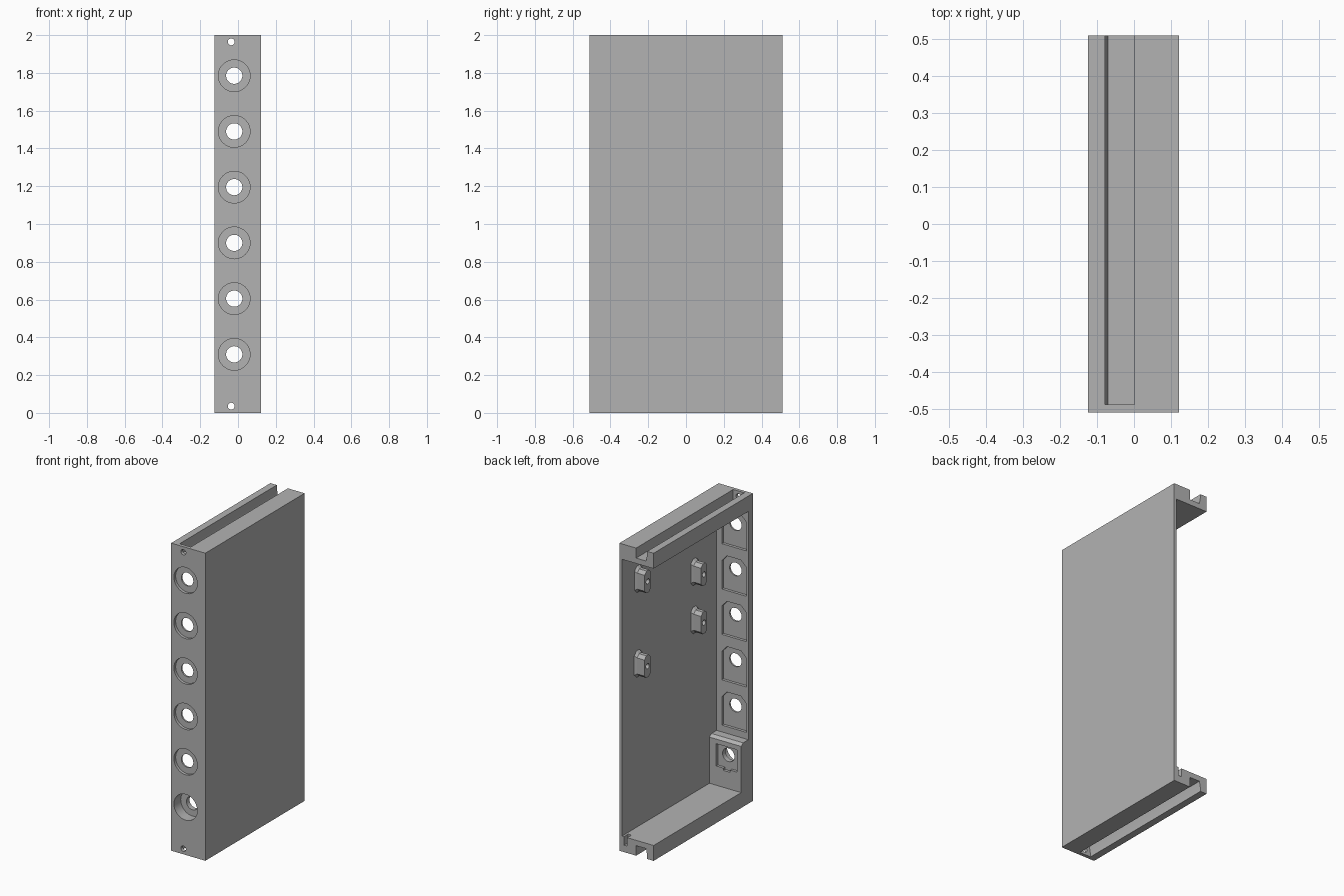
import bpy
import bmesh
import math
from mathutils import Vector

cube = bpy.data.objects.get("Cube")
if cube:
    bpy.data.objects.remove(cube, do_unlink=True)

grey = bpy.data.materials.new("plain grey")
grey.use_nodes = True
GREY = (0.45, 0.45, 0.45, 1)
grey.diffuse_color = GREY
grey.node_tree.nodes["Principled BSDF"].inputs["Base Color"].default_value = GREY

AXES = {"x": lambda a, u, v: (a, u, v), "y": lambda a, u, v: (u, a, v)}


def prism(name, axis, points, start, end, flare=0.0):
    """Extrude a closed profile along an axis; flare widens the end ring."""
    place = AXES[axis]
    bm = bmesh.new()
    mid = sum((Vector(p) for p in points), Vector((0, 0))) / len(points)
    wide = [mid + (Vector(p) - mid) * (1 + flare) for p in points]
    a = [bm.verts.new(place(start, *p)) for p in points]
    b = [bm.verts.new(place(end, *p)) for p in wide]
    bm.faces.new(a)
    bm.faces.new(b)
    for i in range(len(points)):
        j = (i + 1) % len(points)
        bm.faces.new((a[i], a[j], b[j], b[i]))
    bmesh.ops.recalc_face_normals(bm, faces=bm.faces)
    mesh = bpy.data.meshes.new(name)
    bm.to_mesh(mesh)
    bm.free()
    mesh.materials.append(grey)
    obj = bpy.data.objects.new(name, mesh)
    bpy.context.collection.objects.link(obj)
    return obj


def rect(u0, u1, v0, v1):
    return [(u0, v0), (u1, v0), (u1, v1), (u0, v1)]


def circle(u, v, r, n=40):
    return [(u + r * math.cos(math.tau * i / n), v + r * math.sin(math.tau * i / n))
            for i in range(n)]


def boolean(target, tool, operation="DIFFERENCE"):
    """Apply one boolean and discard the tool."""
    mod = target.modifiers.new("cut", "BOOLEAN")
    mod.operation = operation
    mod.solver = "EXACT"
    mod.object = tool
    bpy.context.view_layer.objects.active = target
    bpy.ops.object.modifier_apply(modifier=mod.name)
    bpy.data.objects.remove(tool, do_unlink=True)


LEFT, RIGHT, FRONT, BACK = 0.122, -0.124, -0.51, 0.51
PANEL = 0.104      # inner face of the side panel
WALL = -0.463      # inner face of the front wall
BLOCK = -0.39      # inner face of the thick lower block
HOLE_X = -0.02

housing = prism("housing", "y", rect(RIGHT, LEFT, 0, 2), FRONT, BACK)

# Open cavity, leaving the side panel, front wall, two rails and lower block
cavity = [(0.6, 0.1), (BLOCK, 0.1), (BLOCK, 0.4), (BLOCK - 0.02, 0.416),
          (WALL, 0.416), (WALL, 1.9), (0.6, 1.9)]
boolean(housing, prism("cavity_cutter", "x", cavity, -0.3, PANEL))

# Rail slots and the screw holes at their front ends
for edge, inward in ((0, 1), (2, -1)):
    slot = [(-0.078, edge - 0.1 * inward), (-0.078, edge + 0.02 * inward),
            (-0.07, edge + 0.065 * inward), (0.002, edge + 0.065 * inward),
            (0.002, edge - 0.1 * inward)]
    boolean(housing, prism("slot_cutter", "y", slot, -0.488, 0.6))
    screw = circle(-0.036, edge + 0.036 * inward, 0.018, 24)
    boolean(housing, prism("screw_cutter", "y", screw, -0.6, -0.45))

# Short groove beside the panel at the back of the lower rail
boolean(housing, prism("groove_cutter", "y", rect(0.066, 0.09, 0.045, 0.15), 0.465, 0.6))

# Socket holes: front recess, through hole and inner pocket
for i in range(6):
    z = 0.31 + 0.295 * i
    lowest = i == 0
    depth = 0.07 if lowest else 0.018
    boolean(housing, prism("recess_cutter", "y", circle(HOLE_X, z, 0.084), -0.6, FRONT + depth))
    boolean(housing, prism("hole_cutter", "y", circle(HOLE_X, z, 0.043), -0.6, -0.3))
    if lowest:
        pocket = rect(-0.095, 0.056, z - 0.085, z + 0.06)
        boolean(housing, prism("notch_cutter", "y",
                               rect(-0.045, 0.005, z - 0.1, z), BLOCK - 0.018, -0.3))
        inner = BLOCK
    else:
        pocket = [(-0.112, z - 0.145), (0.066, z - 0.145), (0.066, z + 0.04),
                  (0.03, z + 0.08), (-0.07, z + 0.08), (-0.112, z + 0.04)]
        inner = WALL
    boolean(housing, prism("pocket_cutter", "y", pocket, inner - 0.018, -0.3))

# Board mounting posts on the inside of the panel
for n, (y, z) in enumerate([(0.342, 1.71), (-0.236, 1.535), (-0.236, 1.222), (0.345, 1.16)]):
    w, h, c = 0.032, 0.072, 0.02
    outline = [(y - w, z - h + c), (y - w + c, z - h), (y + w - c, z - h), (y + w, z - h + c),
               (y + w, z + h - c), (y + w - c, z + h), (y - w + c, z + h), (y - w, z + h - c)]
    post = prism(f"mounting_post_{n + 1}", "x", outline, 0.035, 0.088)
    boolean(post, prism("bore_cutter", "x", circle(y, z, 0.017, 24), 0.0, 0.08))
    prism(f"post_foot_{n + 1}", "x", outline, 0.088, PANEL, 0.2)

# Smooth the round holes, keep the edges sharp
bpy.ops.object.select_all(action="DESELECT")
housing.select_set(True)
bpy.context.view_layer.objects.active = housing
bpy.ops.object.shade_smooth_by_angle(angle=math.radians(20))
